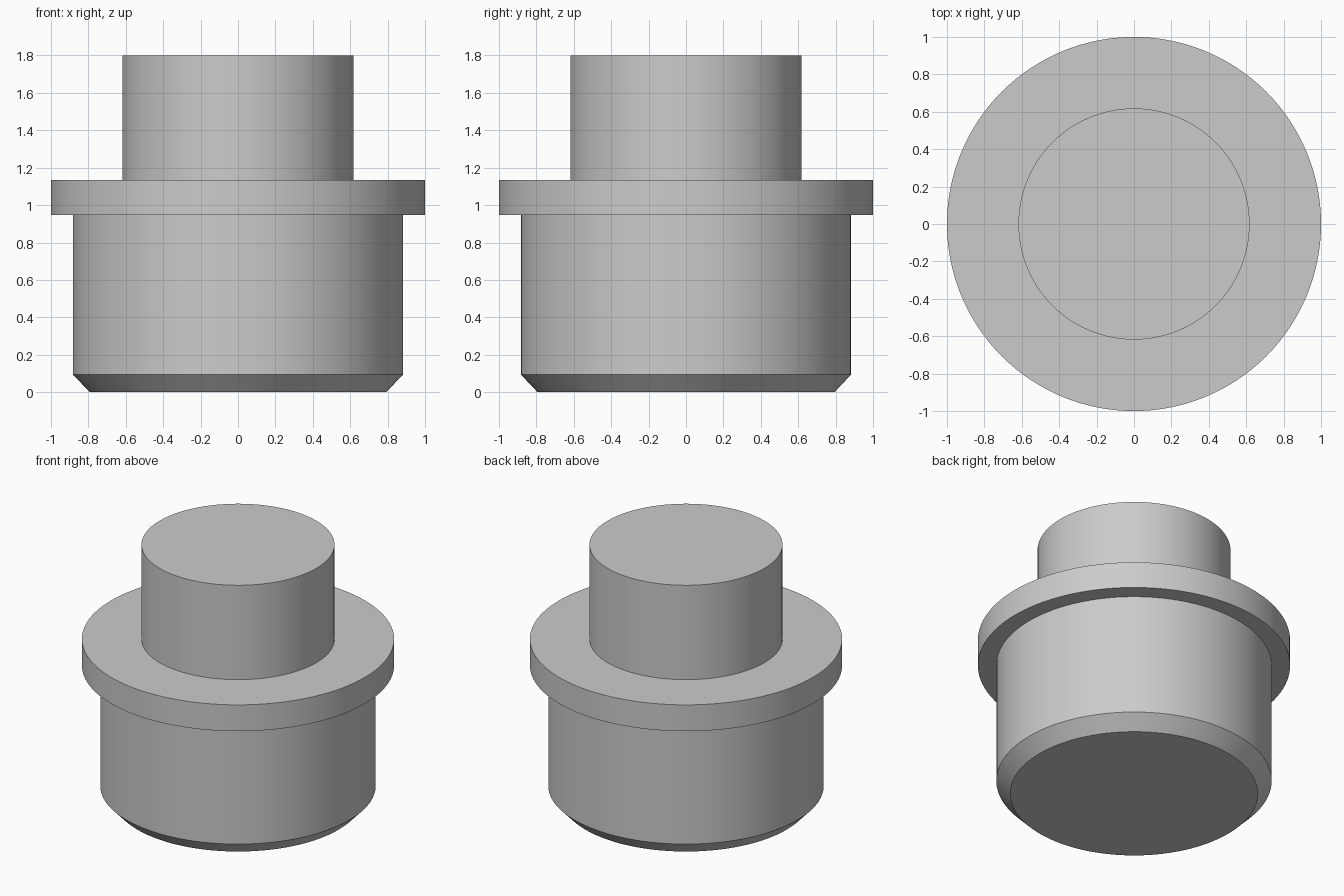
import bpy, bmesh, math
from mathutils import Vector

if "Cube" in bpy.data.objects:
    bpy.data.objects.remove(bpy.data.objects["Cube"], do_unlink=True)

# Plain grey metal
grey = bpy.data.materials.new("grey_metal")
grey.use_nodes = True
colour = (0.6, 0.6, 0.6, 1)
grey.diffuse_color = colour
grey.node_tree.nodes["Principled BSDF"].inputs["Base Color"].default_value = colour

# Half profile (radius, height): chamfered body, flange, upper boss
profile = [(0, 0), (0.793, 0), (0.882, 0.094), (0.882, 0.947), (1, 0.947),
           (1, 1.133), (0.618, 1.133), (0.618, 1.8), (0, 1.8)]

# Turn the profile about z into one closed solid
bm = bmesh.new()
verts = [bm.verts.new((r, 0, z)) for r, z in profile]
edges = [bm.edges.new(pair) for pair in zip(verts, verts[1:])]
bmesh.ops.spin(bm, geom=verts + edges, cent=(0, 0, 0), axis=(0, 0, 1),
               angle=math.tau, steps=128, use_merge=True)
bmesh.ops.remove_doubles(bm, verts=bm.verts, dist=0.0001)
bmesh.ops.recalc_face_normals(bm, faces=bm.faces)

mesh = bpy.data.meshes.new("flanged_plug")
bm.to_mesh(mesh)
bm.free()
mesh.materials.append(grey)
plug = bpy.data.objects.new("flanged_plug", mesh)
bpy.context.collection.objects.link(plug)

# Smooth round walls with crisp rims
bpy.ops.object.select_all(action="DESELECT")
plug.select_set(True)
bpy.context.view_layer.objects.active = plug
bpy.ops.object.shade_smooth_by_angle(angle=math.radians(30))
